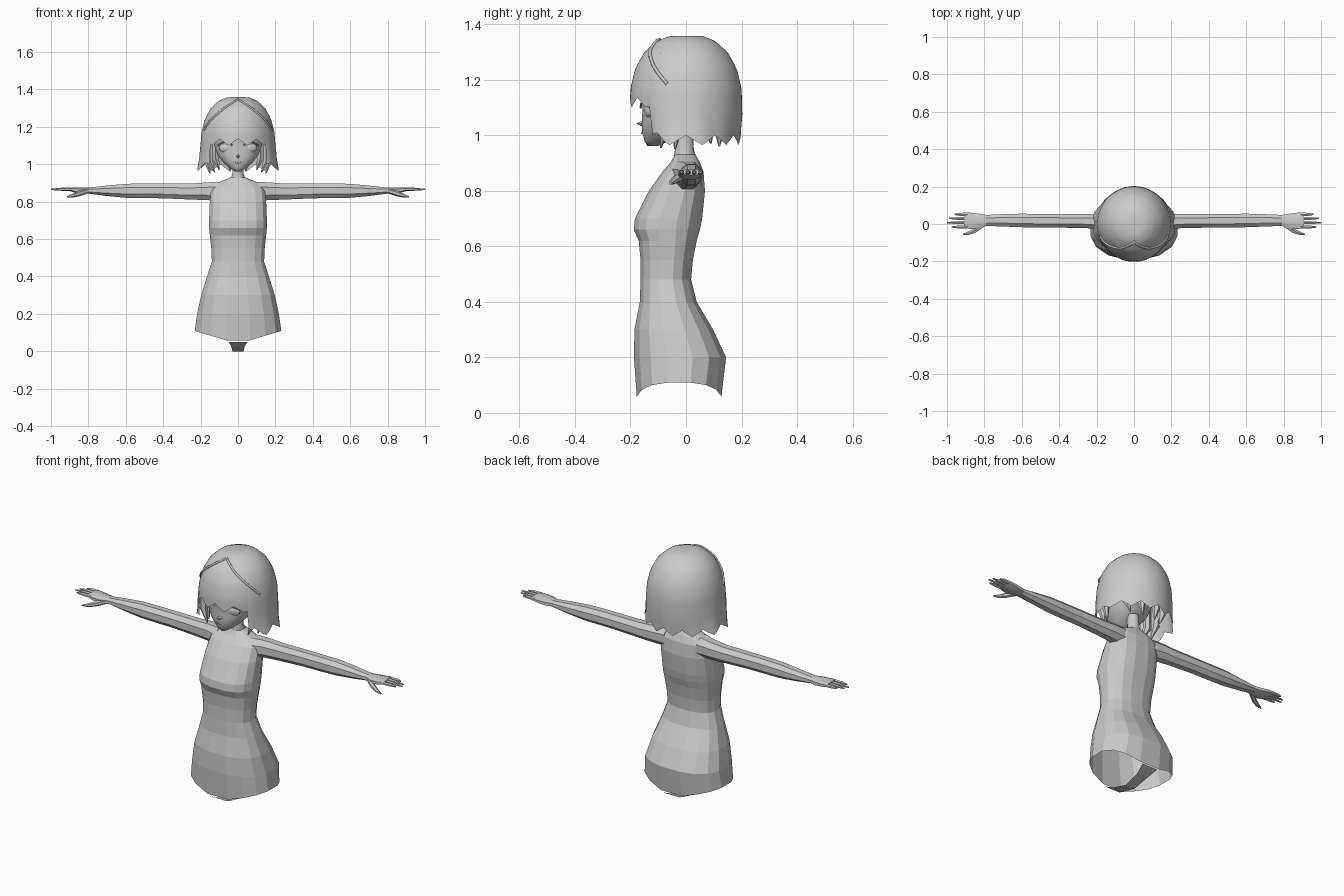
import bpy, bmesh, math
from mathutils import Vector

cube = bpy.data.objects.get("Cube")
if cube:
    bpy.data.objects.remove(cube, do_unlink=True)

grey = bpy.data.materials.new("plain grey")
grey.use_nodes = True
grey.diffuse_color = (0.6, 0.6, 0.6, 1)
grey.node_tree.nodes["Principled BSDF"].inputs["Base Color"].default_value = (0.6, 0.6, 0.6, 1)


def finish(name, bm, smooth=None, mirror=False, recalc=True):
    if recalc:
        bmesh.ops.recalc_face_normals(bm, faces=bm.faces[:])
    mesh = bpy.data.meshes.new(name)
    bm.to_mesh(mesh)
    bm.free()
    mesh.materials.append(grey)
    ob = bpy.data.objects.new(name, mesh)
    bpy.context.collection.objects.link(ob)
    if mirror:
        ob.modifiers.new("mirror", "MIRROR")
    if smooth:
        bpy.ops.object.select_all(action="DESELECT")
        ob.select_set(True)
        bpy.context.view_layer.objects.active = ob
        bpy.ops.object.shade_smooth_by_angle(angle=math.radians(smooth))
    return ob


def bridge(bm, rows, closed=True):
    for a, b in zip(rows, rows[1:]):
        n = len(a)
        for i in range(n if closed else n - 1):
            j = (i + 1) % n
            bm.faces.new((a[i], a[j], b[j], b[i]))


def loft(bm, rings, axis="z", n=12, power=0.8, caps=(True, True)):
    """Each ring is (position, u low, u high, v low, v high)."""
    rows = []
    for t, u0, u1, v0, v1 in rings:
        row = []
        for i in range(n):
            a = 2 * math.pi * (i + 0.5) / n
            c, s = math.cos(a), math.sin(a)
            u = (u0 + u1) / 2 + (u1 - u0) / 2 * math.copysign(abs(c) ** power, c)
            v = (v0 + v1) / 2 + (v1 - v0) / 2 * math.copysign(abs(s) ** power, s)
            row.append(bm.verts.new((u, v, t) if axis == "z" else (t, u, v)))
        rows.append(row)
    bridge(bm, rows)
    for cap, row in zip(caps, (rows[0], rows[-1])):
        if cap:
            bm.faces.new(row)
    return rows


# Plain bodysuit torso: height, half width, front, back
profile = [(0.06, .235, -.18, .13), (0.2, .222, -.19, .147), (0.3, .2, -.188, .1),
           (0.4, .168, -.168, .04), (0.48, .142, -.165, .02), (0.55, .145, -.165, .026),
           (0.62, .153, -.172, .04), (0.66, .157, -.19, .052), (0.7, .157, -.186, .06),
           (0.8, .153, -.135, .07), (0.87, .145, -.085, .064), (0.905, .1, -.055, .05),
           (0.93, .04, -.04, .035)]
bm = bmesh.new()
rows = loft(bm, [(z, -w, w, f, b) for z, w, f, b in profile], n=16, caps=(False, True))
for v in rows[0]:
    v.co.z = 0.04 + 0.07 * abs(v.co.x) / 0.235
finish("bodysuit_torso", bm)

# Bridge strip between the two open leg ends
bm = bmesh.new()
strip = [[bm.verts.new((s * w, y, z)) for s in (-1, 1)]
         for y, z, w in ((-.18, .05, .05), (-.13, .025, .035), (-.03, 0, .03),
                         (.07, .025, .035), (.13, .05, .05))]
bridge(bm, strip, closed=False)
finish("bodysuit_base", bm)

# Neck
bm = bmesh.new()
loft(bm, [(.91, -.045, .045, -.045, .04), (.95, -.032, .032, -.04, .028),
          (1.02, -.032, .032, -.045, .025)], n=10, power=1)
finish("neck", bm, 40)

# Arms
arm_rings = [(.1, -.06, .055, .8, .91), (.17, -.035, .058, .805, .906), (.25, -.025, .056, .808, .9),
             (.4, -.022, .056, .815, .9), (.5, -.022, .056, .816, .9), (.6, -.02, .058, .818, .898),
             (.7, -.016, .055, .828, .888), (.8, -.012, .05, .842, .876)]
bm = bmesh.new()
loft(bm, arm_rings, "x", 8, 0.9)
finish("arms", bm, 30, mirror=True)

# Palms, fingers and thumbs
bm = bmesh.new()
loft(bm, [(.79, -.012, .05, .842, .876), (.83, -.028, .058, .84, .877),
          (.87, -.03, .063, .847, .877), (.905, -.025, .063, .857, .877)], "x", 8, 0.8)
finish("palms", bm, 30, mirror=True)
bm = bmesh.new()
for y, tip in ((-.016, .975), (.007, 1.0), (.03, .99), (.052, .96)):
    loft(bm, [(.89, y - .01, y + .01, .856, .876), (.94, y - .009, y + .009, .858, .875),
              (tip, y - .004, y + .004, .862, .869)], "x", 6, 1)
finish("fingers", bm, 40, mirror=True)
bm = bmesh.new()
loft(bm, [(.805, -.02, .01, .843, .87), (.85, -.05, -.018, .828, .858),
          (.885, -.06, -.038, .822, .842), (.915, -.06, -.052, .822, .83)], "x", 6, 1)
finish("thumbs", bm, 40, mirror=True)

# Face
face = [(.962, .015, -.14, -.1), (.98, .045, -.15, -.06), (1.01, .08, -.158, -.01),
        (1.05, .11, -.16, .03), (1.1, .128, -.157, .06), (1.15, .138, -.168, .08),
        (1.22, .138, -.172, .09), (1.29, .09, -.12, .08)]
bm = bmesh.new()
loft(bm, [(z, -w, w, f, b) for z, w, f, b in face], n=24, power=0.9)
finish("face", bm, 60)

# Nose
bm = bmesh.new()
bmesh.ops.create_cone(bm, cap_ends=True, segments=4, radius1=.014, radius2=.001, depth=.025)
for v in bm.verts:
    v.co = Vector((v.co.x, -.165 - v.co.z, 1.042 + v.co.y))
finish("nose", bm)


def thread(name, points, radius, mirror=False):
    curve = bpy.data.curves.new(name, "CURVE")
    curve.dimensions = "3D"
    curve.bevel_depth = radius
    curve.bevel_resolution = 1
    spline = curve.splines.new("POLY")
    spline.points.add(len(points) - 1)
    for p, co in zip(spline.points, points):
        p.co = (*co, 1)
    curve.materials.append(grey)
    ob = bpy.data.objects.new(name, curve)
    bpy.context.collection.objects.link(ob)
    if mirror:
        ob.modifiers.new("mirror", "MIRROR")


# Eyes, lashes and mouth
bm = bmesh.new()
bmesh.ops.create_uvsphere(bm, u_segments=16, v_segments=8, radius=1)
for v in bm.verts:
    x = .068 + v.co.x * .034
    v.co = Vector((x, -.142 + x * .25 + v.co.y * .012 - .012, 1.088 + v.co.z * .024))
finish("eyes", bm, 60, mirror=True)
thread("upper_lashes", [(.03, -.163, 1.1), (.05, -.162, 1.115), (.08, -.152, 1.118),
                        (.108, -.128, 1.1)], .004, True)
thread("mouth", [(-.025, -.157, 1.012), (0, -.161, 1.006), (.025, -.157, 1.012)], .002)

# Hair cap: radius by height
hair = [(1.36, 0), (1.358, .06), (1.34, .105), (1.3, .15), (1.24, .183),
        (1.17, .2), (1.08, .203), (1.0, .197), (.9, .19)]


def hair_radius(z):
    for (z1, r1), (z0, r0) in zip(hair, hair[1:]):
        if z >= z0:
            return r0 + (r1 - r0) * (z - z0) / (z1 - z0)
    return hair[-1][1]


def hair_point(angle, z, grow=0):
    r = hair_radius(z) + grow
    return (r * math.sin(angle) * .97, -r * math.cos(angle), z)


# Bobbed hair with a fringe and pointed ends that flare at the sides
bm = bmesh.new()
columns, steps = 96, 16
rows = [[] for _ in range(steps)]
for i in range(columns):
    angle = 2 * math.pi * i / columns
    front = abs(math.degrees(math.atan2(math.sin(angle), math.cos(angle))))
    tooth = abs(i % 8 - 4) / 4
    end = 1.115 if front < 50 else 1.0 - min(1, (front - 50) / 20) * .02
    end += tooth * .035 - .015
    for k in range(steps):
        t = (k + 1) / steps
        z = 1.36 - (1.36 - end) * t ** 1.8
        side = abs(math.sin(angle)) ** 4 if front > 55 else 0
        flare = (.04 * side * t ** 8) * (1 - tooth * .5)
        rows[k].append(bm.verts.new(hair_point(angle, z, flare)))
bridge(bm, rows)
bm.faces.new(rows[0])
finish("hair", bm, 50)

# Seam between fringe and crown
thread("fringe_seam", [hair_point(math.radians(a), 1.345 - .16 * (abs(a) / 70) ** 1.5, .002)
                       for a in range(-70, 71, 7)], .006)

# Tapered locks beside the face and at the nape
bm = bmesh.new()
for x, y, tip_x, tip_y, tip_z in ((.155, -.08, .125, -.09, .955), (.17, -.03, .15, -.04, .95),
                                  (.12, .08, .1, .09, .97), (.05, .12, .04, .12, .96)):
    loft(bm, [(tip_z, tip_x - .003, tip_x + .003, tip_y - .003, tip_y + .003),
              (1.03, x - .022, x + .022, y - .022, y + .022),
              (1.16, x - .018, x + .018, y - .02, y + .02)], n=6, power=1)
finish("hair_locks", bm, 40, mirror=True)
